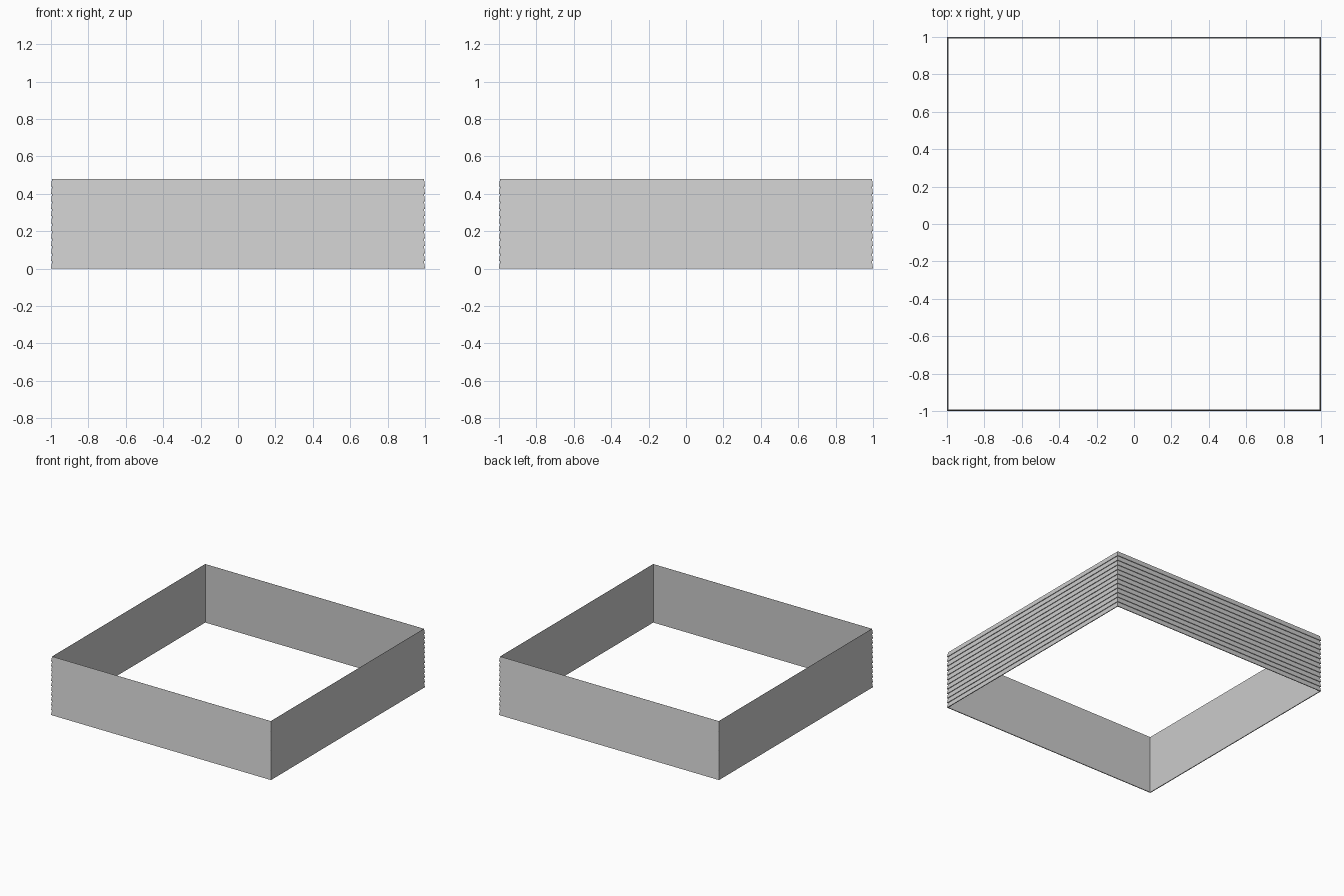
import bpy, bmesh

if "Cube" in bpy.data.objects:
    bpy.data.objects.remove(bpy.data.objects["Cube"])

HALF = 1.0        # outer half width
HEIGHT = 0.48
BOARDS = 12
LIP = 0.006       # how far each board's lower edge stands proud
BACK = 0.007      # depth of the flat inner face
STEP = HEIGHT / BOARDS

# Wall cross-section: lapped boards outside, flat back inside
profile = []
for i in range(BOARDS):
    profile += [(HALF, i * STEP), (HALF - LIP, (i + 1) * STEP)]
profile += [(HALF - BACK, HEIGHT), (HALF - BACK, 0)]

# Sweep the section around the square with mitred corners
bm = bmesh.new()
rings = [[bm.verts.new((sx * r, sy * r, z)) for r, z in profile]
         for sx, sy in ((-1, -1), (1, -1), (1, 1), (-1, 1))]
n = len(profile)
for k in range(4):
    a, b = rings[k], rings[(k + 1) % 4]
    for j in range(n):
        m = (j + 1) % n
        bm.faces.new((a[j], b[j], b[m], a[m]))
bmesh.ops.recalc_face_normals(bm, faces=bm.faces)
mesh = bpy.data.meshes.new("lapped_siding_walls")
bm.to_mesh(mesh)
bm.free()
obj = bpy.data.objects.new("lapped_siding_walls", mesh)
bpy.context.collection.objects.link(obj)
